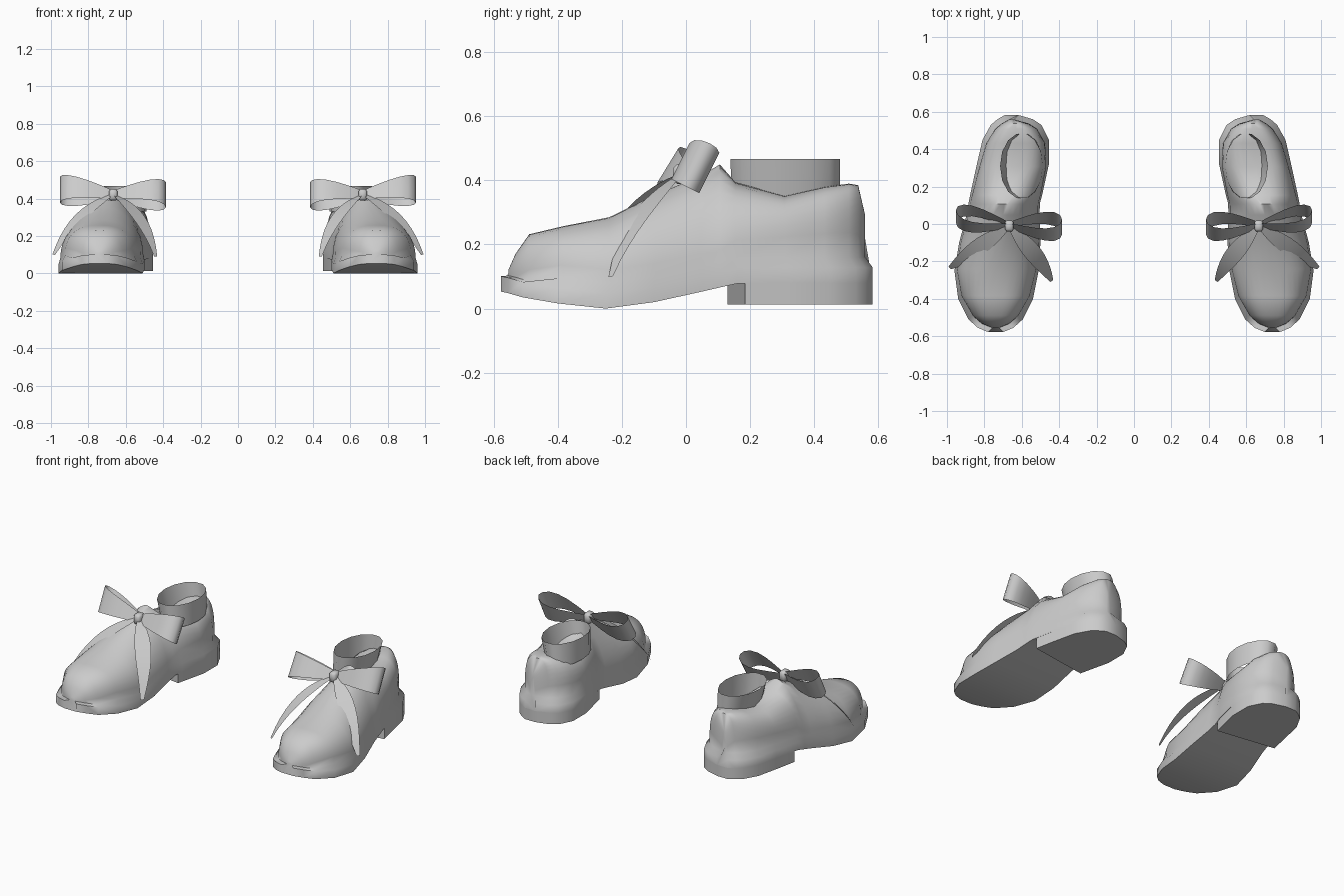
import bpy, bmesh, math
from mathutils import Vector

if "Cube" in bpy.data.objects:
    bpy.data.objects.remove(bpy.data.objects["Cube"])

grey = bpy.data.materials.new("light_grey")
grey.diffuse_color = (0.6, 0.6, 0.6, 1)
grey.use_nodes = True
grey.node_tree.nodes["Principled BSDF"].inputs["Base Color"].default_value = grey.diffuse_color


def finish(name, bm, angle=40):
    """Turn a bmesh into a part, mirrored to make the second shoe."""
    bmesh.ops.recalc_face_normals(bm, faces=bm.faces)
    me = bpy.data.meshes.new(name)
    bm.to_mesh(me)
    bm.free()
    me.materials.append(grey)
    ob = bpy.data.objects.new(name, me)
    bpy.context.collection.objects.link(ob)
    bpy.ops.object.select_all(action='DESELECT')
    ob.select_set(True)
    bpy.context.view_layer.objects.active = ob
    bpy.ops.object.shade_smooth_by_angle(angle=math.radians(angle))
    ob.modifiers.new("pair", 'MIRROR').use_mirror_merge = False
    return ob


def loft(name, rings, caps=True, wrap=True, angle=40):
    """Skin a list of equal-length point rings."""
    bm = bmesh.new()
    vs = [[bm.verts.new(p) for p in r] for r in rings]
    n = len(vs[0])
    for a, b in zip(vs, vs[1:]):
        for i in range(n if wrap else n - 1):
            j = (i + 1) % n
            bm.faces.new((a[i], a[j], b[j], b[i]))
    if caps:
        bm.faces.new(vs[0])
        bm.faces.new(vs[-1])
    return finish(name, bm, angle)


# Stations from toe to heel: y, inner x, outer x, sole underside, upper top, squareness
stations = [
    (-.578, .70, .78, .053, .12, 2.4),
    (-.555, .645, .835, .048, .17, 2.4),
    (-.51, .595, .885, .035, .232, 2.5),
    (-.40, .54, .94, .016, .257, 2.5),
    (-.25, .51, .96, .0, .285, 2.2),
    (-.10, .50, .935, .02, .355, 1.9),
    (.05, .505, .895, .053, .415, 1.7),
    (.11, .503, .885, .067, .45, 1.6),
    (.16, .49, .875, .078, .395, 2.4),
    (.32, .455, .84, .08, .352, 3.2),
    (.45, .455, .81, .08, .38, 3.2),
    (.53, .495, .765, .08, .39, 3.2),
    (.56, .54, .73, .08, .385, 3),
    (.583, .62, .69, .08, .29, 2.5),
]


# Shoe body: sole edge flowing into an arched upper, with a ledge at the toe
def section(y, l, r, z, top, e, steps=18):
    inset = .006 + .016 * min(1, abs(y) / .5) ** 2
    c, w = (l + r) / 2, (r - l) / 2 - inset
    z0 = z + .05 + (.03 if y > -.45 else 0)
    ring = [(r, y, z), (r, y, z + .048)]
    for i in range(steps + 1):
        a = math.pi * i / steps
        cx, sz = math.cos(a), max(0, math.sin(a))
        ring.append((c + w * math.copysign(abs(cx) ** (2 / e), cx),
                     y * .96, z0 + (top - z0) * sz ** (2 / e)))
    return ring + [(l, y, z + .048), (l, y, z)]


loft("shoe_body", [section(*s) for s in stations], angle=60)

# Heel block with a slanted front edge
back = [s for s in stations if s[0] > .3]
outline = [(.50, .13)] + [(l, y) for y, l, *_ in back]
outline += [(s[2], s[0]) for s in reversed(back)] + [(.868, .185)]
loft("heel", [[(x, y, z) for x, y in outline] for z in (.012, .082)], angle=45)


# Open ankle cuff, leaning in on its outer side
def oval(cx, cy, rx, ry, z, n=14):
    return [(cx + rx * math.cos(math.tau * i / n),
             cy + ry * math.sin(math.tau * i / n), z) for i in range(n)]


loft("ankle_cuff", [oval(.583, .312, .095, .172, .33), oval(.602, .31, .114, .176, .467)],
     caps=False)

# Bow loops: a ribbon that runs out, folds over and returns
knot = Vector((.667, -.005, .42))
for name, end, fat, tilt in (("outer_bow_loop", (.952, .04, .447), .07, .45),
                             ("inner_bow_loop", (.385, -.015, .42), .075, .55)):
    across = Vector((0, tilt, .9)).normalized()
    depth = Vector((0, .9, -tilt)).normalized()
    run = Vector(end) - knot
    rows = []
    for i in range(17):
        a = math.tau * i / 16
        t = (1 - math.cos(a)) / 2
        p = knot + run * t + depth * fat * math.sin(a) * (.2 + .8 * t)
        half = across * (.022 + .055 * t ** .8)
        rows.append([p - half, p, p + half])
    loft(name, rows, caps=False, wrap=False, angle=60)


# Bow tails: tapered ribbons along a curved path
def tail(name, path, out):
    pts = [Vector(p) for p in path]
    rows = []
    n = 10
    for i in range(n + 1):
        t = i / n
        b = [(1 - t) ** 3, 3 * t * (1 - t) ** 2, 3 * t * t * (1 - t), t ** 3]
        p = sum((q * k for q, k in zip(pts, b)), Vector())
        d = [-(1 - t) ** 2, (1 - t) * (1 - 3 * t), t * (2 - 3 * t), t * t]
        tan = sum((q * k for q, k in zip(pts, d)), Vector()).normalized()
        half = tan.cross(Vector(out)).normalized() * (.010 + .036 * math.sin(math.pi * t ** .9))
        rows.append([p - half, p + half])
    loft(name, rows, caps=False, wrap=False, angle=60)


tail("outer_bow_tail", [(.675, -.02, .42), (.78, -.08, .37), (.90, -.18, .275), (.985, -.235, .10)],
     (.5, -.6, .6))
tail("inner_bow_tail", [(.66, -.02, .42), (.575, -.11, .37), (.485, -.21, .275), (.44, -.305, .09)],
     (-.5, -.6, .6))

# Knot: a small rounded wrap
bm = bmesh.new()
bmesh.ops.create_cube(bm, size=1)
bmesh.ops.bevel(bm, geom=bm.edges[:], offset=.2, segments=1, affect='EDGES')
for v in bm.verts:
    v.co = Vector((.667, -.01, .42)) + Vector((v.co.x * .045, v.co.y * .06, v.co.z * .062))
finish("bow_knot", bm, 60)
